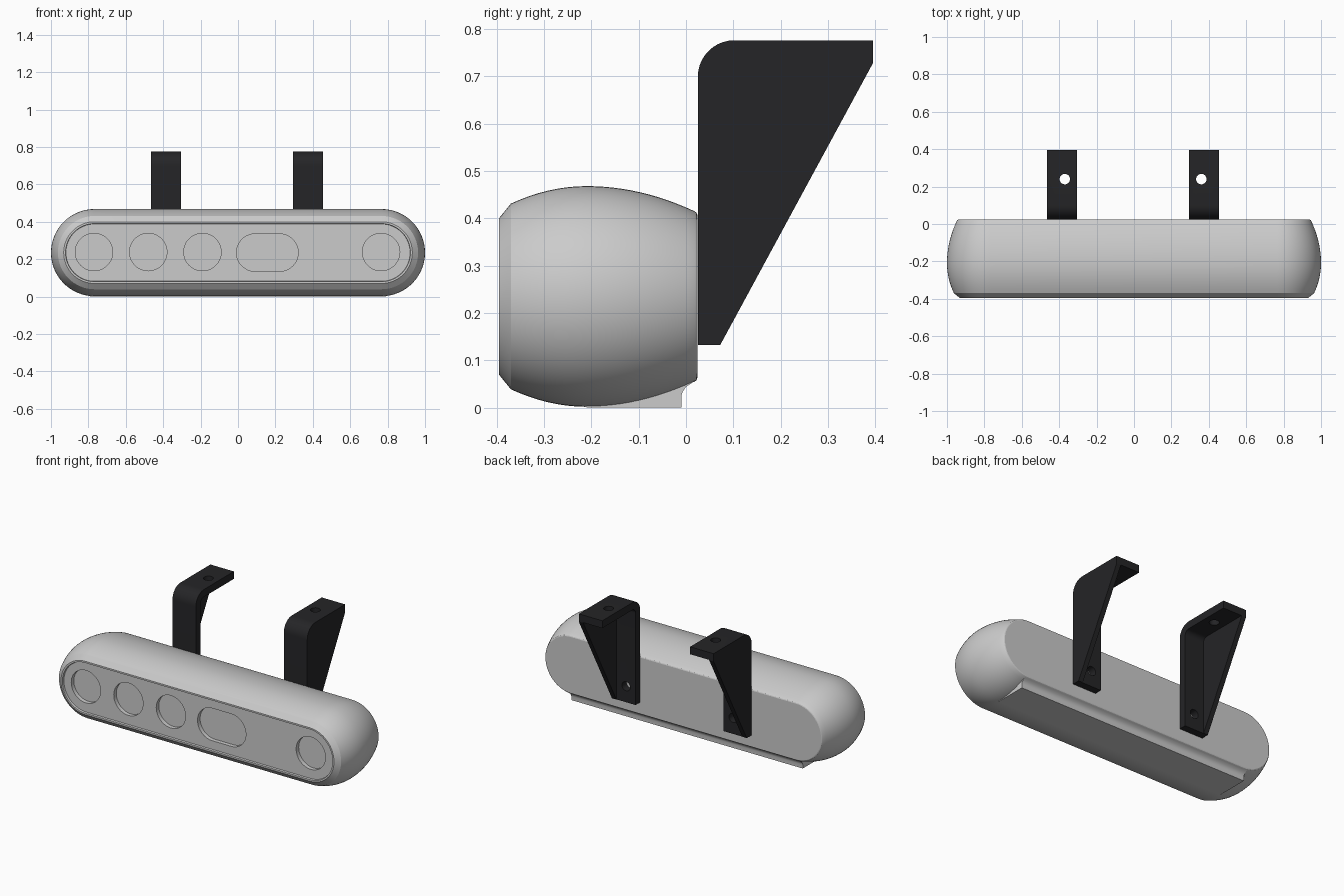
import bpy, bmesh, math

if "Cube" in bpy.data.objects:
    bpy.data.objects.remove(bpy.data.objects["Cube"])

ZC, HALF = 0.235, 0.767   # centre height and half length of the straight section


def make_object(name, bm):
    bmesh.ops.recalc_face_normals(bm, faces=bm.faces[:])
    me = bpy.data.meshes.new(name)
    bm.to_mesh(me)
    bm.free()
    ob = bpy.data.objects.new(name, me)
    bpy.context.collection.objects.link(ob)
    return ob


def stadium(y, r, half, cx=0.0, seg=32):
    pts = []
    for side in (1, -1):
        for i in range(seg + 1):
            a = -math.pi / 2 + math.pi * i / seg
            pts.append((cx + side * (half + r * math.cos(a)), y, ZC + side * r * math.sin(a)))
    return pts


def loft(name, rings):
    bm = bmesh.new()
    loops = [[bm.verts.new(p) for p in ring] for ring in rings]
    for a, b in zip(loops, loops[1:]):
        for i in range(len(a)):
            j = (i + 1) % len(a)
            bm.faces.new((a[i], a[j], b[j], b[i]))
    bm.faces.new(loops[0])
    bm.faces.new(loops[-1])
    return make_object(name, bm)


def extrude_x(name, profile, x0, x1):
    return loft(name, [[(x, y, z) for y, z in profile] for x in (x0, x1)])


def cylinder(name, start, end, r, seg=32):
    # axis along y or z
    rings = []
    for p in (start, end):
        ring = []
        for i in range(seg):
            c, s = r * math.cos(math.tau * i / seg), r * math.sin(math.tau * i / seg)
            if start[1] != end[1]:
                ring.append((p[0] + c, p[1], p[2] + s))
            else:
                ring.append((p[0] + c, p[1] + s, p[2]))
        rings.append(ring)
    return loft(name, rings)


def cut(ob, cutters):
    bpy.context.view_layer.objects.active = ob
    for c in cutters:
        c.hide_render = True
        m = ob.modifiers.new("cut", 'BOOLEAN')
        m.operation, m.solver, m.object = 'DIFFERENCE', 'EXACT', c
        bpy.ops.object.modifier_apply(modifier=m.name)
        bpy.data.objects.remove(c)


def smooth(ob, angle=20):
    bpy.ops.object.select_all(action='DESELECT')
    ob.select_set(True)
    bpy.context.view_layer.objects.active = ob
    bpy.ops.object.shade_smooth_by_angle(angle=math.radians(angle))


def arc(cy, cz, r, n=10):
    # quarter round from straight up to straight forward (-y)
    return [(cy - r * math.sin(math.pi / 2 * i / n), cz + r * math.cos(math.pi / 2 * i / n))
            for i in range(n + 1)]


# Body: barrel-shaped stadium shell with a recessed front panel
profile = [(-0.383, 0.153), (-0.395, 0.155), (-0.395, 0.165)]
for i in range(21):
    y = -0.37 + 0.388 * i / 20
    t = (y + 0.21) / (0.16 if y < -0.21 else 0.228)
    profile.append((y, 0.233 - (0.037 if y < -0.21 else 0.053) * t * t))
profile += [(0.022, 0.177), (0.024, 0.172)]
body = loft("camera_body", [stadium(y, r, HALF) for y, r in profile])

# Lens recesses and the long window
lenses = [cylinder("lens_cutter", (x, -0.5, ZC + 0.003), (x, -0.358, ZC + 0.003), 0.1, 48)
          for x in (-0.77, -0.48, -0.19, 0.765)]
lenses.append(loft("window_cutter", [stadium(y, 0.1, 0.065, 0.157) for y in (-0.5, -0.358)]))
cut(body, lenses)
smooth(body)

# Foot rail under the body with a concave rear fillet
foot = extrude_x("foot_rail", [(-0.21, 0), (-0.01, 0), (-0.01, 0.024), (-0.007, 0.034),
                               (0.0, 0.044), (0.01, 0.051), (0.018, 0.056),
                               (0.018, 0.09), (-0.21, 0.09)], -0.79, 0.79)
smooth(foot, 30)

# Mounting brackets: bent plates with a triangular gusset on the outer side
black = bpy.data.materials.new("bracket_black")
black.diffuse_color = (0.018, 0.018, 0.02, 1)
black.use_nodes = True
black.node_tree.nodes["Principled BSDF"].inputs["Base Color"].default_value = black.diffuse_color
outer = [(0.025, 0.132), (0.072, 0.132), (0.395, 0.728), (0.395, 0.776)] + arc(0.102, 0.699, 0.077)
pocket = [(0.07, 0.1), (0.5, 0.1), (0.5, 0.73)] + arc(0.102, 0.698, 0.032)
for name, s, xi, xo in (("right_bracket", 1, 0.295, 0.455), ("left_bracket", -1, 0.305, 0.465)):
    hole_x = s * (xi + 0.065)
    bracket = extrude_x(name, outer, s * xi, s * xo)
    cut(bracket, [
        extrude_x("pocket_cutter", pocket, s * (xi - 0.1), s * (xo - 0.03)),
        cylinder("top_hole_cutter", (hole_x, 0.24, 0.6), (hole_x, 0.24, 0.9), 0.028),
        cylinder("back_hole_cutter", (hole_x, -0.1, 0.23), (hole_x, 0.2, 0.23), 0.028)])
    bracket.data.materials.clear()
    bracket.data.materials.append(black)
    smooth(bracket)
